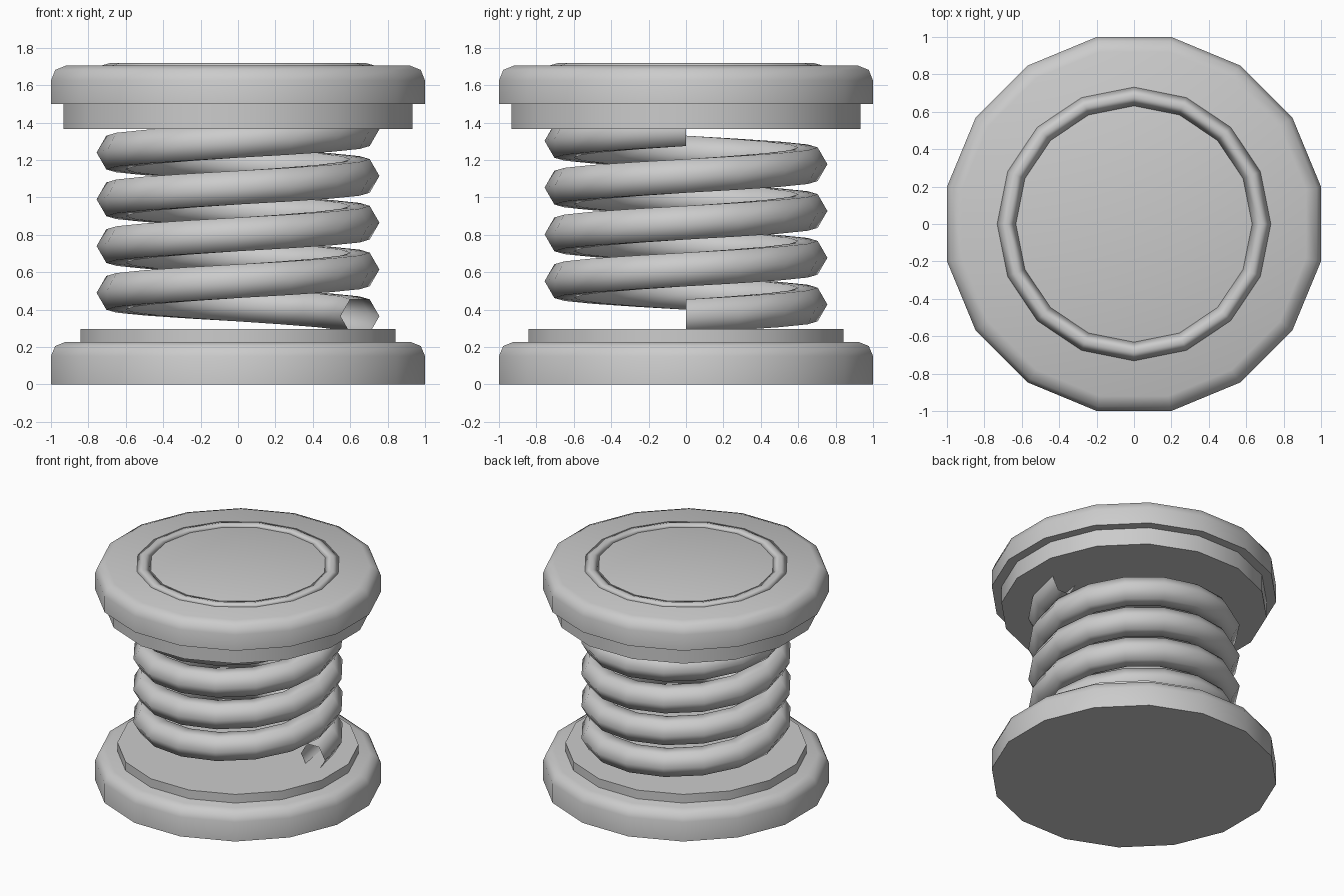
import bpy
import bmesh
import math

if "Cube" in bpy.data.objects:
    bpy.data.objects.remove(bpy.data.objects["Cube"])

SIDES = 16
grey = bpy.data.materials.new("light_grey")
grey.diffuse_color = (0.6, 0.6, 0.6, 1)
grey.use_nodes = True
grey.node_tree.nodes["Principled BSDF"].inputs["Base Color"].default_value = grey.diffuse_color


def finish(name, bm, angle):
    bmesh.ops.recalc_face_normals(bm, faces=bm.faces)
    me = bpy.data.meshes.new(name)
    bm.to_mesh(me)
    bm.free()
    me.materials.append(grey)
    ob = bpy.data.objects.new(name, me)
    bpy.context.collection.objects.link(ob)
    bpy.ops.object.select_all(action='DESELECT')
    ob.select_set(True)
    bpy.context.view_layer.objects.active = ob
    bpy.ops.object.shade_smooth_by_angle(angle=math.radians(angle))
    return ob


def disc(name, profile):
    """Solid 16-sided disc with flats on the axes; profile = (apothem, z)."""
    bm = bmesh.new()
    rings = []
    for r, z in profile:
        r /= math.cos(math.pi / SIDES)
        rings.append([bm.verts.new((r * math.cos(a), r * math.sin(a), z))
                      for a in [(i + 0.5) * 2 * math.pi / SIDES for i in range(SIDES)]])
    for lo, hi in zip(rings, rings[1:]):
        for i in range(SIDES):
            j = (i + 1) % SIDES
            bm.faces.new((lo[i], lo[j], hi[j], hi[i]))
    bm.faces.new(rings[0][::-1])
    bm.faces.new(rings[-1])
    return finish(name, bm, 50)


def sweep(name, section, turns, z0, pitch, closed):
    """Sweep a closed (r, z) section round the z axis, as a ring or a helix."""
    bm = bmesh.new()
    n = SIDES * turns
    rings = []
    for i in range(n if closed else n + 1):
        a = 2 * math.pi * i / SIDES
        z = z0 + pitch * i / SIDES
        rings.append([bm.verts.new((r * math.cos(a), r * math.sin(a), z + dz))
                      for r, dz in section])
    m = len(section)
    for i in range(n):
        p, q = rings[i], rings[(i + 1) % len(rings)]
        for k in range(m):
            l = (k + 1) % m
            bm.faces.new((p[k], q[k], q[l], p[l]))
    return finish(name, bm, 180)


# Base and its raised step
disc("base_plate", [(1, 0), (1, 0.152), (0.977, 0.206), (0.922, 0.228)])
disc("base_step", [(0.843, 0.2), (0.843, 0.296)])

# Top pad and the narrower collar under it
disc("top_collar", [(0.932, 1.367), (0.932, 1.52)])
disc("top_plate", [(1, 1.5), (1, 1.625), (0.977, 1.682), (0.92, 1.705)])

# Low ridge on the top
sweep("top_ridge", [(0.735, 0), (0.682, 0.015), (0.628, 0), (0.682, -0.015)],
      1, 1.704, 0, True)

# Open hexagonal coil, four turns
hexagon = [(0.652 + 0.104 * math.cos(k * math.pi / 3), 0.104 * math.sin(k * math.pi / 3))
           for k in range(6)]
sweep("coil_spring", hexagon, 4, 0.365, 0.25, False)
